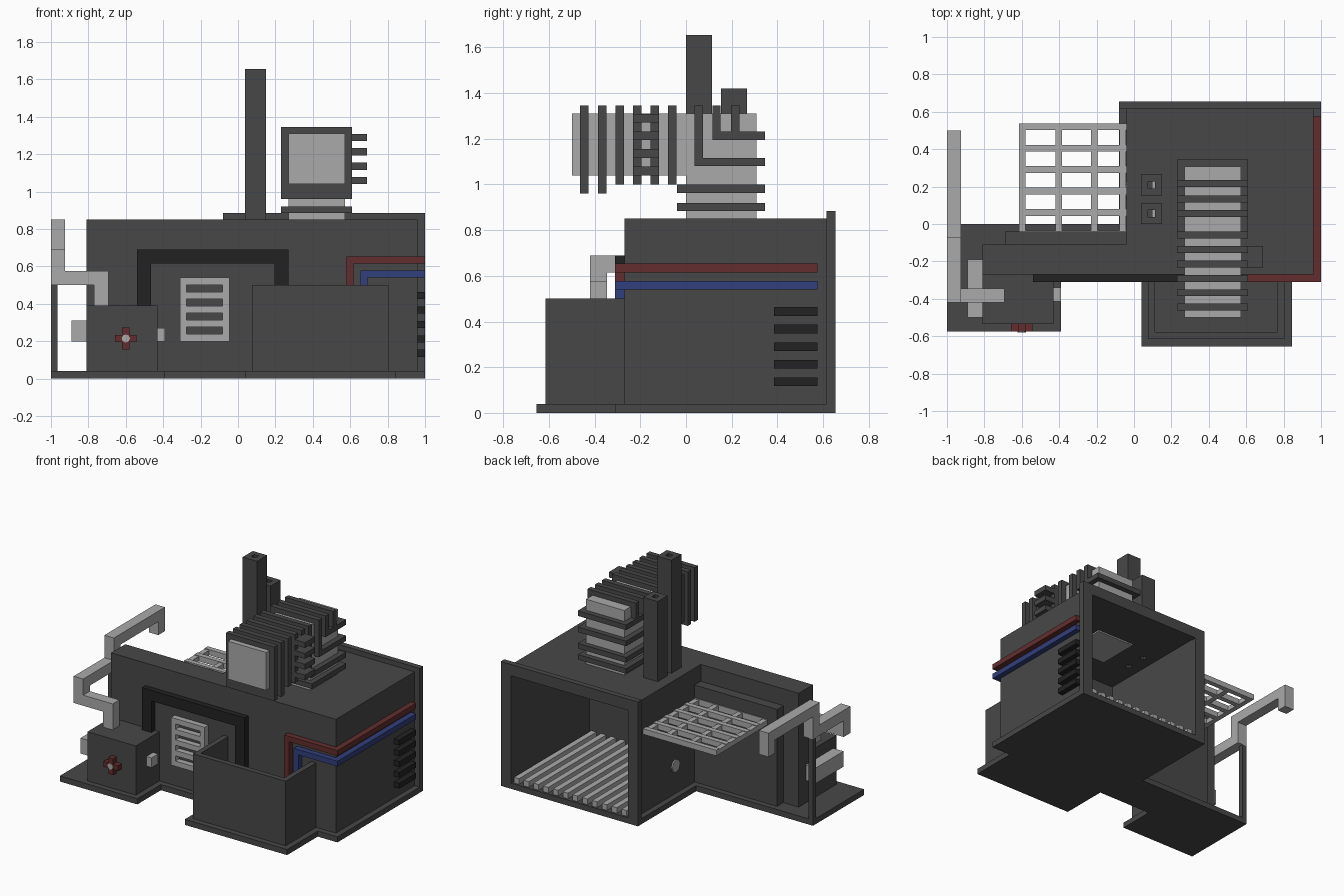
import bpy, bmesh, math
from mathutils import Matrix

if "Cube" in bpy.data.objects:
    bpy.data.objects.remove(bpy.data.objects["Cube"], do_unlink=True)


def material(name, rgb):
    m = bpy.data.materials.new(name)
    m.use_nodes = True
    m.diffuse_color = (*rgb, 1)
    bsdf = next(n for n in m.node_tree.nodes if n.type == 'BSDF_PRINCIPLED')
    bsdf.inputs["Base Color"].default_value = (*rgb, 1)
    return m


IRON = material("dark iron", (0.064, 0.064, 0.064))
STEEL = material("light steel", (0.40, 0.40, 0.40))
BLACK = material("black", (0.016, 0.016, 0.016))
RED = material("dull red", (0.125, 0.027, 0.027))
BLUE = material("dull blue", (0.031, 0.050, 0.20))


def finish(name, mat, bm):
    me = bpy.data.meshes.new(name)
    bm.to_mesh(me)
    bm.free()
    me.materials.append(mat)
    ob = bpy.data.objects.new(name, me)
    bpy.context.collection.objects.link(ob)
    return ob


def boxes(name, mat, *spans):
    """One object from boxes given as (x0, x1, y0, y1, z0, z1)."""
    bm = bmesh.new()
    for x0, x1, y0, y1, z0, z1 in spans:
        m = (Matrix.Translation(((x0 + x1) / 2, (y0 + y1) / 2, (z0 + z1) / 2))
             @ Matrix.Diagonal((x1 - x0, y1 - y0, z1 - z0, 1)))
        bmesh.ops.create_cube(bm, size=1, matrix=m)
    return finish(name, mat, bm)


def disc(name, mat, centre, axis, radius, depth, sides=8):
    bm = bmesh.new()
    turn = Matrix.Rotation(math.pi / 2, 4, 'X' if axis == 'Y' else 'Y')
    bmesh.ops.create_cone(bm, cap_ends=True, segments=sides, radius1=radius,
                          radius2=radius, depth=depth,
                          matrix=Matrix.Translation(centre) @ turn)
    return finish(name, mat, bm)


# Base plates
boxes("base_plate", IRON,
      (-0.08, 1.0, -0.31, 0.655, 0, 0.04),
      (0.04, 0.845, -0.655, -0.31, 0, 0.04),
      (-1.0, -0.39, -0.575, 0, 0, 0.04),
      (-0.39, -0.08, -0.31, 0, 0, 0.04))

# Main chamber, open at the back
boxes("chamber_walls", IRON,
      (-0.04, 0.0, -0.27, 0.62, 0.04, 0.81),
      (0.92, 0.96, -0.27, 0.62, 0.04, 0.81),
      (0.0, 0.92, -0.27, -0.23, 0.04, 0.81))
roof = boxes("chamber_roof", IRON, (-0.04, 0.96, -0.27, 0.62, 0.81, 0.85))
boxes("back_rim", IRON,
      (-0.08, 0.0, 0.615, 0.655, 0.04, 0.885),
      (0.92, 1.0, 0.615, 0.655, 0.04, 0.885),
      (0.0, 0.92, 0.615, 0.655, 0.805, 0.885))
boxes("floor_bars", STEEL,
      *[(0.02 + 0.077 * i, 0.06 + 0.077 * i, -0.23, 0.64, 0.04, 0.08)
        for i in range(12)])
disc("side_port", STEEL, (-0.043, 0.18, 0.24), 'X', 0.045, 0.014)

# Front wall wing and its back panel
boxes("wing_wall", IRON, (-0.81, -0.04, -0.27, -0.11, 0.04, 0.85))
boxes("wing_back_panel", IRON, (-0.69, -0.04, -0.11, -0.04, 0.04, 0.73))

# Arch frame and vent grille on the front
boxes("arch_frame", BLACK,
      (-0.54, -0.465, -0.31, -0.27, 0.04, 0.615),
      (0.195, 0.27, -0.31, -0.27, 0.04, 0.615),
      (-0.54, 0.27, -0.31, -0.27, 0.615, 0.69))
boxes("vent_grille", STEEL,
      (-0.31, -0.275, -0.31, -0.27, 0.2, 0.54),
      (-0.082, -0.045, -0.31, -0.27, 0.2, 0.54),
      *[(-0.275, -0.082, -0.31, -0.27, 0.2 + 0.0755 * i, 0.238 + 0.0755 * i)
        for i in range(5)])

# Open bin in front
boxes("front_bin", IRON,
      (0.075, 0.112, -0.615, -0.27, 0.04, 0.5),
      (0.768, 0.805, -0.615, -0.27, 0.04, 0.5),
      (0.112, 0.768, -0.615, -0.578, 0.04, 0.5))

# Coloured pipes wrapping the corner
for name, mat, x, z in (("red_pipe", RED, 0.58, 0.615),
                        ("blue_pipe", BLUE, 0.655, 0.54)):
    boxes(name, mat,
          (x, x + 0.037, -0.31, -0.27, 0.04, z),
          (x, 1.0, -0.31, -0.27, z, z + 0.038),
          (0.96, 1.0, -0.27, 0.575, z, z + 0.038))

# Side louvres
boxes("side_louvres", BLACK,
      *[(0.96, 1.0, 0.385, 0.575, 0.117 + 0.077 * i, 0.155 + 0.077 * i)
        for i in range(5)])

# Small burner with valve and knobs
boxes("burner_box", IRON, (-0.81, -0.43, -0.535, -0.27, 0.04, 0.39))
boxes("valve_cross", RED,
      (-0.658, -0.542, -0.575, -0.535, 0.197, 0.234),
      (-0.619, -0.581, -0.575, -0.535, 0.157, 0.273))
disc("valve_hub", STEEL, (-0.6, -0.56, 0.215), 'Y', 0.022, 0.04)
boxes("burner_left_knob", STEEL, (-0.43, -0.39, -0.415, -0.34, 0.2, 0.27))
boxes("burner_right_tank", STEEL, (-0.89, -0.81, -0.5, -0.19, 0.2, 0.31))

# Stepped exhaust pipe and its post
boxes("exhaust_pipe", STEEL,
      (-0.77, -0.692, -0.42, -0.345, 0.39, 0.5),
      (-1.0, -0.692, -0.42, -0.345, 0.5, 0.575),
      (-1.0, -0.925, -0.42, -0.345, 0.575, 0.615),
      (-1.0, -0.925, -0.42, 0.0, 0.615, 0.69),
      (-1.0, -0.925, -0.075, 0.0, 0.69, 0.775),
      (-1.0, -0.925, -0.075, 0.5, 0.775, 0.85),
      (-1.0, -0.925, 0.425, 0.5, 0.68, 0.775))
boxes("pipe_post", IRON, (-1.0, -0.965, -0.035, 0.0, 0.04, 0.615))

# Grate shelf on the side
boxes("shelf_grate", STEEL,
      *[(-0.615, -0.04, 0.502 - 0.1145 * i, 0.538 - 0.1145 * i, 0.6, 0.64)
        for i in range(6)],
      *[(x, x + 0.036, -0.11, 0.538, 0.6, 0.635)
        for x in (-0.615, -0.42, -0.23, -0.078)])

# Two hollow stacks, bored through the roof
tall = boxes("tall_stack", IRON, (0.037, 0.15, 0.0, 0.113, 0.85, 1.655))
short = boxes("short_stack", IRON, (0.037, 0.15, 0.153, 0.266, 0.85, 1.42))
cutter = boxes("stack_bore_cutter", IRON,
               (0.076, 0.112, 0.038, 0.074, 0.7, 1.8),
               (0.076, 0.112, 0.191, 0.227, 0.7, 1.8))
cutter.hide_render = True
cutter.hide_viewport = True
for ob in (roof, tall, short):
    mod = ob.modifiers.new("bore", 'BOOLEAN')
    mod.operation = 'DIFFERENCE'
    mod.solver = 'EXACT'
    mod.object = cutter

# Elbow chimney with cooling fins
boxes("chimney_elbow", STEEL,
      (0.27, 0.572, 0.0, 0.308, 0.8, 1.04),
      (0.27, 0.572, -0.5, 0.308, 1.04, 1.31))
FX = (0.23, 0.61)
boxes("chimney_fins", IRON,
      # upright fins on the level arm
      *[(*FX, -0.463 + 0.077 * i, -0.426 + 0.077 * i,
         0.96 if i < 2 else 1.0, 1.345) for i in range(6)],
      # level fins on the upright arm
      (*FX, -0.04, 0.345, 0.885, 0.92),
      (*FX, -0.04, 0.345, 0.963, 1.0),
      # bent fins round the elbow
      (*FX, 0.037, 0.075, 1.08, 1.345),
      (*FX, 0.075, 0.345, 1.08, 1.117),
      (*FX, 0.115, 0.152, 1.195, 1.345),
      (*FX, 0.152, 0.345, 1.195, 1.232),
      (*FX, 0.198, 0.235, 1.232, 1.345))
boxes("chimney_side_rungs", IRON,
      *[(0.57, 0.69, -0.232, -0.118, 1.04 + 0.077 * i, 1.078 + 0.077 * i)
        for i in range(4)])
